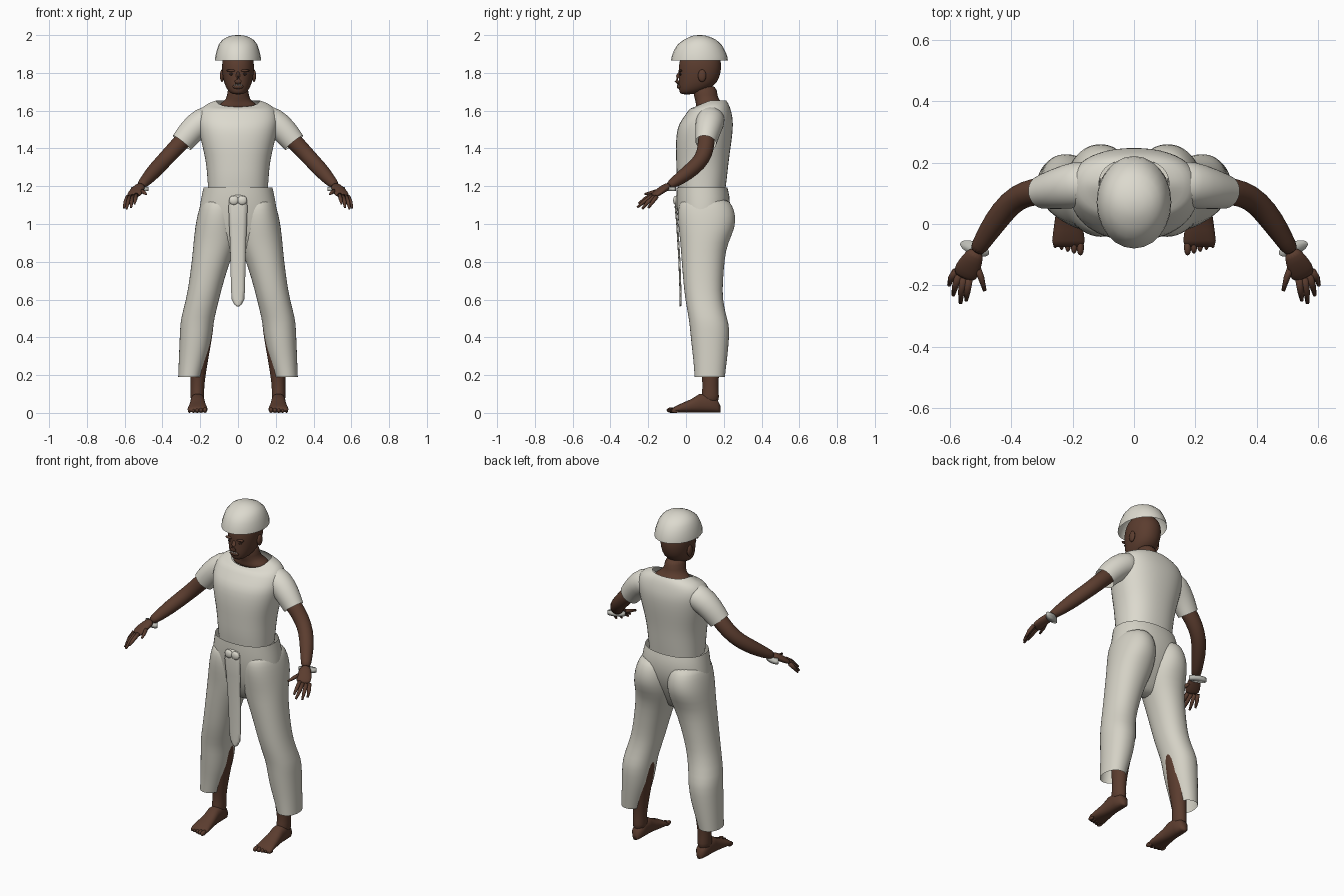
import bpy, bmesh, math
from mathutils import Vector

N = 24


def material(name, rgb):
    m = bpy.data.materials.new(name)
    m.diffuse_color = (*rgb, 1)
    return m


SKIN = material("brown skin", (0.105, 0.046, 0.028))
DARK = material("dark eye", (0.03, 0.015, 0.01))
SHIRT = material("off white cloth", (0.72, 0.70, 0.62))
PANTS = material("warm white cloth", (0.66, 0.64, 0.56))
METAL = material("pale grey", (0.50, 0.50, 0.46))
WHITE = material("white", (0.75, 0.73, 0.68))


def finish(name, bm, mat, mirror=False, subsurf=0):
    bmesh.ops.recalc_face_normals(bm, faces=bm.faces)
    for f in bm.faces:
        f.smooth = True
    me = bpy.data.meshes.new(name)
    bm.to_mesh(me)
    bm.free()
    me.materials.append(mat)
    ob = bpy.data.objects.new(name, me)
    bpy.context.collection.objects.link(ob)
    if mirror:
        mod = ob.modifiers.new("mirror", 'MIRROR')
        mod.use_mirror_merge = False
    if subsurf:
        mod = ob.modifiers.new("smooth", 'SUBSURF')
        mod.levels = mod.render_levels = subsurf
    return ob


def ring(c, u, v, power=2.0, n=N):
    """Superellipse points about c with half axes u and v."""
    pts = []
    for i in range(n):
        a = 2 * math.pi * i / n
        ca, sa = math.cos(a), math.sin(a)
        k = (abs(ca) ** power + abs(sa) ** power) ** (-1 / power)
        pts.append(c + u * ca * k + v * sa * k)
    return pts


def loft(name, rings, mat, cap=(True, True), **kw):
    bm = bmesh.new()
    rows = [[bm.verts.new(p) for p in r] for r in rings]
    n = len(rows[0])
    for a, b in zip(rows, rows[1:]):
        for i in range(n):
            j = (i + 1) % n
            bm.faces.new((a[i], a[j], b[j], b[i]))
    if cap[0]:
        bm.faces.new(rows[0])
    if cap[1]:
        bm.faces.new(rows[-1])
    return finish(name, bm, mat, **kw)


def level_rings(rows, power=2.0):
    """Rows of z, x min, x max, y front, y back."""
    return [ring(Vector(((a + b) / 2, (f + k) / 2, z)), Vector(((b - a) / 2, 0, 0)),
                 Vector((0, (k - f) / 2, 0)), power) for z, a, b, f, k in rows]


def centred(rows, power=2.0):
    return level_rings([(z, -r, r, f, b) for z, r, f, b in rows], power)


def tube(name, pts, radii, mat, n=16, **kw):
    """Tube along pts; each radius is (sideways, upward)."""
    pts = [Vector(p) for p in pts]
    rings = []
    for i, p in enumerate(pts):
        t = (pts[min(i + 1, len(pts) - 1)] - pts[max(i - 1, 0)]).normalized()
        u = t.cross(Vector((0, 0, 1))).normalized()
        v = u.cross(t)
        r = radii[i] if isinstance(radii[i], tuple) else (radii[i], radii[i])
        rings.append(ring(p, u * r[0], v * r[1], n=n))
    return loft(name, rings, mat, **kw)


def ball(name, c, s, mat, mirror=False):
    bm = bmesh.new()
    bmesh.ops.create_uvsphere(bm, u_segments=14, v_segments=8, radius=1)
    for v in bm.verts:
        v.co = Vector(c) + Vector([v.co[i] * s[i] for i in range(3)])
    return finish(name, bm, mat, mirror)


# Cap: open bowl
loft("cap", centred([
    (1.865, .122, -.08, .222), (1.89, .120, -.075, .218), (1.92, .112, -.063, .205),
    (1.95, .102, -.045, .188), (1.975, .083, -.012, .16), (1.99, .058, .018, .128),
    (1.998, .03, .042, .1), (2.0, .006, .066, .078)]), SHIRT, cap=(False, True))

# Head, neck and face
loft("head", centred([
    (1.685, .026, -.026, .03), (1.70, .05, -.036, .09), (1.73, .068, -.04, .15),
    (1.77, .08, -.038, .177), (1.82, .086, -.04, .187), (1.86, .084, -.036, .187),
    (1.90, .075, -.02, .17), (1.94, .045, .02, .12)], 2.2), SKIN, subsurf=1)
loft("neck", centred([
    (1.60, .125, .05, .21), (1.632, .105, .052, .203), (1.65, .072, .05, .182),
    (1.675, .056, .042, .165), (1.74, .055, .03, .165)]), SKIN, subsurf=1)
tube("nose", [(0, -.03, 1.805), (0, -.044, 1.78), (0, -.05, 1.757), (0, -.036, 1.742)],
     [(.008, .008), (.011, .01), (.021, .011), (.012, .008)], SKIN, n=12)
ball("ear", (.085, .085, 1.785), (.011, .022, .033), SKIN, True)
ball("brow", (.036, -.030, 1.812), (.026, .010, .007), SKIN, True)
ball("eye", (.034, -.029, 1.793), (.014, .005, .006), DARK, True)
ball("lips", (0, -.036, 1.727), (.030, .012, .012), SKIN)
for x in (-.018, -.006, .006, .018):
    ball("tooth", (x, -.045 + abs(x) * .15, 1.735), (.0045, .004, .004), WHITE)

# Shirt body, with the collar dipping at the front
body = centred([
    (1.175, .158, -.04, .208), (1.25, .163, -.05, .218), (1.33, .170, -.052, .226),
    (1.40, .186, -.055, .236), (1.47, .203, -.052, .246), (1.53, .213, -.04, .25),
    (1.57, .213, -.008, .246), (1.61, .20, .016, .236), (1.638, .165, .036, .225),
    (1.655, .115, .045, .212)], 2.4)
for k, drop in ((-2, .022), (-1, .035)):
    for p in body[k]:
        p.z -= drop * max(0, min(1, (.13 - p.y) / .085))
loft("shirt_body", body, SHIRT, cap=(False, False), subsurf=1)
tube("sleeve", [(.11, .135, 1.57), (.19, .128, 1.545), (.25, .115, 1.49), (.297, .105, 1.43)],
     [(.075, .072), (.078, .076), (.068, .070), (.056, .062)], SHIRT, n=20,
     cap=(True, False), mirror=True, subsurf=1)

# Trousers: seat and open legs
loft("trouser_seat", centred([
    (1.192, .184, -.05, .22), (1.15, .193, -.052, .232), (1.08, .207, -.05, .235),
    (1.0, .214, -.038, .215), (.92, .20, -.02, .175), (.86, .13, .01, .14),
    (.82, .05, .04, .11)], 2.3), PANTS, cap=(False, True), subsurf=1)
loft("trouser_leg", level_rings([
    (1.14, .03, .18, -.02, .215), (1.10, .01, .20, -.038, .245), (1.05, .0, .215, -.045, .263),
    (.98, -.004, .228, -.04, .262), (.9, .0, .236, -.03, .222), (.82, .036, .243, -.025, .205),
    (.7, .075, .258, -.015, .196), (.6, .10, .275, -.005, .192), (.5, .125, .303, .015, .218),
    (.45, .132, .307, .02, .232), (.35, .147, .311, .03, .225), (.27, .172, .314, .04, .216),
    (.19, .195, .317, .045, .206)], 2.2), PANTS, cap=(True, False), mirror=True, subsurf=1)

# Hanging front cloth
bm = bmesh.new()
prev = None
for z, w, y in [(1.155, .03, -.05), (1.14, .045, -.056), (1.09, .05, -.060), (1.0, .047, -.052),
                (.9, .042, -.046), (.8, .04, -.04), (.65, .037, -.035), (.6, .033, -.034),
                (.575, .02, -.034), (.564, .006, -.034)]:
    row = [bm.verts.new((w * s, y + .005 * s * s, z)) for s in (-1, -.5, 0, .5, 1)]
    if prev:
        for i in range(4):
            bm.faces.new((prev[i], prev[i + 1], row[i + 1], row[i]))
    prev = row
flap = finish("front_cloth", bm, SHIRT)
flap.modifiers.new("thickness", 'SOLIDIFY').thickness = .006
for x in (-.022, .022):
    ball("cloth_knot", (x, -.056, 1.125), (.026, .012, .024), SHIRT)

# Arms, hands and fingers
tube("arm", [(.24, .11, 1.49), (.30, .108, 1.435), (.355, .10, 1.375), (.405, .07, 1.322),
             (.455, .005, 1.268), (.49, -.05, 1.228), (.518, -.095, 1.2)],
     [.045, .046, .044, .042, .040, .031, (.027, .022)], SKIN, mirror=True, subsurf=1)
tube("palm", [(.512, -.085, 1.206), (.528, -.118, 1.188), (.545, -.15, 1.165),
              (.557, -.178, 1.145)],
     [(.025, .02), (.036, .02), (.043, .018), (.038, .012)], SKIN, mirror=True, subsurf=1)
for start, mid, end in [
        ((.583, -.155, 1.145), (.597, -.178, 1.115), (.604, -.20, 1.085)),
        ((.572, -.168, 1.145), (.584, -.205, 1.112), (.590, -.232, 1.08)),
        ((.556, -.178, 1.148), (.564, -.222, 1.118), (.566, -.258, 1.088)),
        ((.538, -.18, 1.155), (.544, -.22, 1.130), (.548, -.25, 1.108)),
        ((.515, -.135, 1.178), (.499, -.175, 1.168), (.487, -.218, 1.158))]:
    tube("finger", [start, mid, end], [.012, .0105, .006], SKIN, n=8, mirror=True)

# Bracelet: flat oval band at the wrist
c = Vector((.52, -.08, 1.185))
loft("bracelet", [ring(c + Vector((0, 0, h)), Vector((.047, .018, 0)), Vector((-.008, .02, 0)))
                  for h in (-.011, .011)], METAL, mirror=True)

# Lower legs
loft("lower_leg", level_rings([
    (.56, .125, .235, .06, .18), (.48, .127, .24, .06, .19), (.40, .136, .25, .06, .20),
    (.30, .155, .255, .07, .19), (.22, .168, .252, .08, .176), (.14, .18, .25, .09, .17),
    (.09, .178, .252, .08, .175), (.05, .18, .25, .08, .175)]), SKIN, mirror=True, subsurf=1)

# Feet and toes
feet = []
for y, x, w, h in [(.182, .213, .014, .035), (.165, .213, .03, .07), (.12, .214, .037, .10),
                   (.07, .214, .038, .098), (.03, .214, .042, .072), (-.02, .214, .049, .05),
                   (-.055, .214, .053, .034), (-.075, .214, .048, .02)]:
    feet.append(ring(Vector((x, y, h / 2 + .002)), Vector((w, 0, 0)),
                     Vector((0, 0, h / 2)), 2.5))
loft("foot", feet, SKIN, mirror=True)
for i in range(5):
    r = .0145 - .0012 * i
    ball("toe", (.175 + .0205 * i, -.077 + .005 * i, r), (r * .82, .026 - .001 * i, r), SKIN, True)
